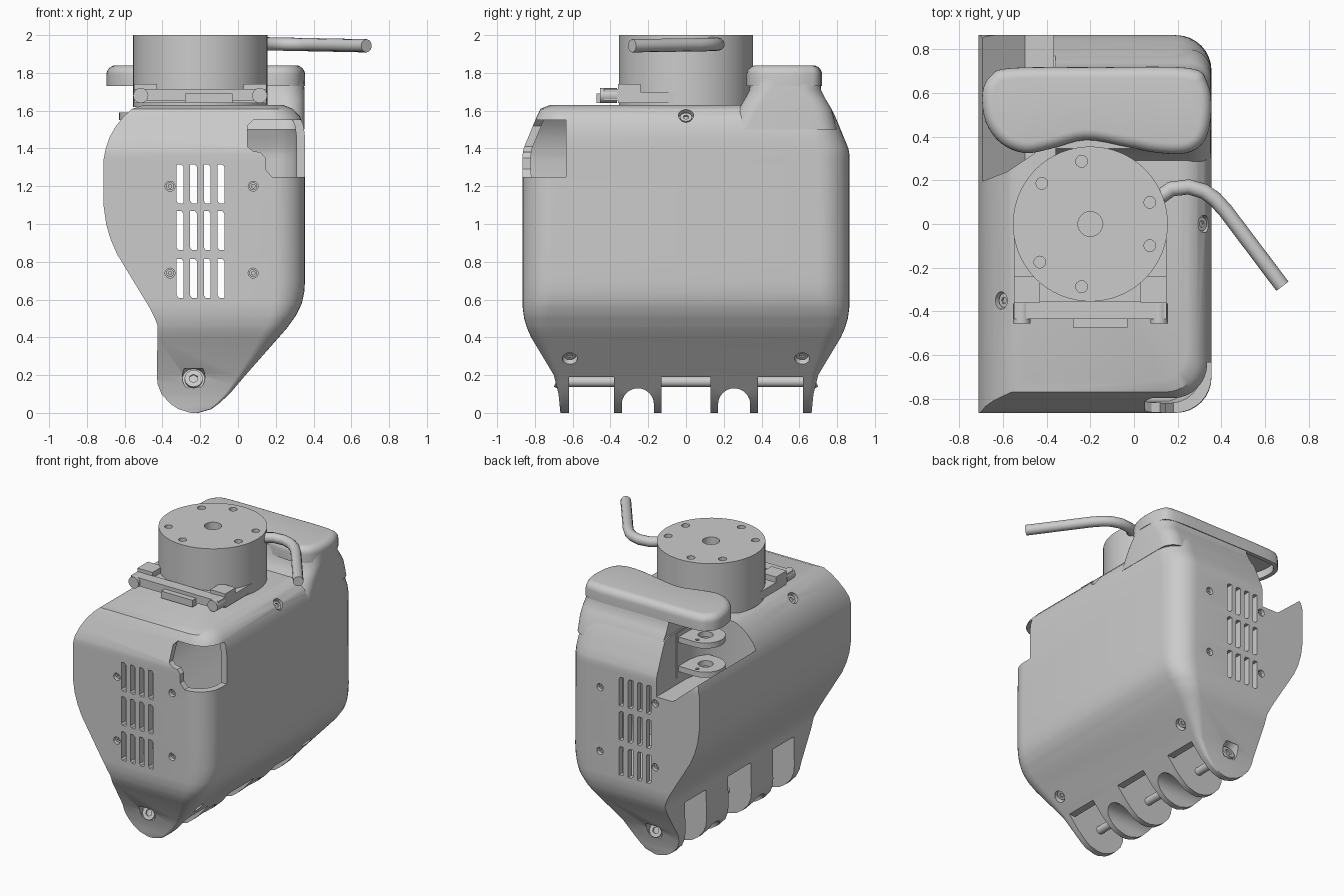
import bpy, bmesh, math
from mathutils import Vector

if "Cube" in bpy.data.objects:
    bpy.data.objects.remove(bpy.data.objects["Cube"])


def finish(name, bm, angle=30):
    bmesh.ops.recalc_face_normals(bm, faces=bm.faces)
    me = bpy.data.meshes.new(name)
    bm.to_mesh(me)
    bm.free()
    ob = bpy.data.objects.new(name, me)
    bpy.context.collection.objects.link(ob)
    return ob


def loft(name, rings):
    bm = bmesh.new()
    vs = [[bm.verts.new(p) for p in r] for r in rings]
    n = len(vs[0])
    for a, b in zip(vs, vs[1:]):
        for i in range(n):
            bm.faces.new((a[i], a[(i + 1) % n], b[(i + 1) % n], b[i]))
    bm.faces.new(vs[0])
    bm.faces.new(vs[-1])
    return finish(name, bm)


def prism(name, pts, axis, lo, hi):
    put = {'X': lambda a, b, t: (t, a, b), 'Y': lambda a, b, t: (a, t, b), 'Z': lambda a, b, t: (a, b, t)}[axis]
    return loft(name, [[put(a, b, t) for a, b in pts] for t in (lo, hi)])


def box(name, x0, x1, y0, y1, z0, z1):
    return prism(name, [(x0, y0), (x1, y0), (x1, y1), (x0, y1)], 'Z', z0, z1)


def arc(cx, cy, r, a0, a1, n):
    return [(cx + r * math.cos(math.radians(a0 + (a1 - a0) * i / n)),
             cy + r * math.sin(math.radians(a0 + (a1 - a0) * i / n))) for i in range(n + 1)]


def rod(name, loc, direction, r, depth, n=24):
    bm = bmesh.new()
    bmesh.ops.create_cone(bm, cap_ends=True, segments=n, radius1=r, radius2=r, depth=depth)
    ob = finish(name, bm)
    ob.rotation_euler = Vector(direction).to_track_quat('Z', 'Y').to_euler()
    ob.location = loc
    return ob


def boolean(a, b, op='DIFFERENCE'):
    m = a.modifiers.new('bool', 'BOOLEAN')
    m.operation, m.solver, m.object = op, 'EXACT', b
    bpy.context.view_layer.objects.active = a
    bpy.ops.object.modifier_apply(modifier=m.name)
    bpy.data.objects.remove(b)


def lerp(keys, z):
    if z <= keys[0][0]:
        return keys[0][1]
    for (z0, a), (z1, b) in zip(keys, keys[1:]):
        if z <= z1:
            return a + (b - a) * (z - z0) / (z1 - z0)
    return keys[-1][1]


# Body outline keys over height: left edge, right edge, half depth, right corner radius
LEFT = [(0, -.25), (.02, -.315), (.05, -.36), (.1, -.405), (.15, -.425), (.2, -.43), (.46, -.425), (.5, -.44),
        (.56, -.47), (.84, -.64), (.92, -.675), (1, -.698), (1.1, -.712), (1.34, -.712), (1.4, -.70),
        (1.46, -.68), (1.52, -.645), (1.57, -.605), (1.61, -.56), (1.63, -.50)]
RIGHT = [(0, -.21), (.02, -.14), (.05, -.1), (.1, -.045), (.2, .04), (.45, .26), (.52, .31), (.58, .338),
         (.64, .351), (.7, .355), (1.46, .355), (1.52, .347), (1.57, .328), (1.61, .29), (1.63, .24)]
DEPTH = [(0, .665), (.1, .675), (.2, .70), (.4, .82), (.45, .842), (.5, .857), (.56, .865), (1.37, .865),
         (1.4, .86), (1.57, .79), (1.61, .77), (1.63, .72)]
CORNER = [(0, .01), (.2, .04), (.6, .16), (1.5, .17), (1.63, .14)]


def ring(x0, x1, y0, y1, r, z):
    pts = [(x0, y0)] + arc(x1 - r, y0 + r, r, -90, 0, 8) + arc(x1 - r, y1 - r, r, 0, 90, 8) + [(x0, y1)]
    return [(x, y, z) for x, y in pts]


def body_loft(name, lo, hi, t):
    zs = sorted({lo, hi} | {k[0] for t_ in (LEFT, RIGHT, DEPTH) for k in t_ if lo < k[0] < hi})
    return loft(name, [ring(lerp(LEFT, z) + t, lerp(RIGHT, z) - t, t - lerp(DEPTH, z), lerp(DEPTH, z) - t,
                            lerp(CORNER, z) - t * .5, z) for z in zs])


def pocket(g):
    # Scooped recess at the rear left; g grows it to leave a wall
    p = prism('pocket', [(-.9, 1.5 - g), (-.7, 1.42 - g), (-.5, 1.25 - g), (-.3, 1.25 - g), (-.3, 2), (-.9, 2)],
              'Y', .05, 1.1)
    q = prism('pocket_plan', [(-1, .17 - g), (-.71, .19 - g), (-.58, .24 - g), (-.46, .32 - g), (-.39 + g, .42 - g),
                              (-.37 + g, .52), (-.37 + g, 1), (-1, 1)], 'Z', 1, 2.1)
    boolean(p, q, 'INTERSECT')
    return p


# Hollow housing
housing = body_loft('palm_housing', 0, 1.63, 0)
cavity = body_loft('cavity', .5, 1.585, .045)
boolean(cavity, pocket(.045))
boolean(housing, cavity)
boolean(housing, pocket(0))

# Finger openings and arches along the bottom edge
for a, b in ((-.62, -.38), (-.13, .13), (.38, .62)):
    cut = prism('finger_cut', [(-.9, -.1), (.4, -.1), (.4, .19), (-.02, .19), (.17, .41), (-.9, .41)], 'Y', a, b)
    boolean(housing, cut)
for s in (-.255, .255):
    boolean(housing, prism('arch_cut', [(s + .085, -.1)] + arc(s, .045, .085, 0, 180, 16) + [(s - .085, -.1)],
                           'X', -.8, .4))

# Vent slots through the front and back walls
for x in (-.307, -.235, -.163, -.09):
    for z in (.712, .965, 1.212):
        boolean(housing, prism('slot', [(x - .018, z - .09), (x - .008, z - .103), (x + .018, z - .103),
                                        (x + .018, z + .09), (x + .008, z + .103), (x - .018, z + .103)], 'Y', -1, 1))

# Corner window
boolean(housing, prism('window', [(.08, 1.55), (.05, 1.52), (.05, 1.41), (.08, 1.385), (.12, 1.38), (.145, 1.35),
                                  (.145, 1.29), (.18, 1.25), (.5, 1.25), (.5, 1.55)], 'Y', -1, -.635))

# Screw recesses with screw heads
screws = [((.325, 0, 1.58), (1, 0, 1)), ((-.61, -.35, 1.565), (-1, 0, 1)),
          ((.115, -.615, .29), (1, 0, -1)), ((.115, .615, .29), (1, 0, -1)),
          ((-.235, -.70, .19), (0, -1, .4)), ((-.235, .70, .19), (0, 1, .4))]
for x in (-.36, .08):
    for z in (.74, 1.2):
        for s in (-1, 1):
            screws.append(((x, s * .865, z), (0, s, 0)))
for i, (p, d) in enumerate(screws):
    small = i > 5
    r = .026 if small else (.06 if i > 3 else .04)
    boolean(housing, rod('screw_cut', p, d, r, .07))
    head = rod('screw_head', Vector(p) - Vector(d).normalized() * .035, d, r * .8, .03, 16)
    boolean(head, rod('socket', Vector(p) - Vector(d).normalized() * .015, d, r * .4, .03, 6))

# Finger hinge rod
rod('hinge_rod', (-.23, 0, .165), (0, 1, 0), .028, 1.3)

# Raised rear shoulder under the cap
loft('shoulder', [ring(-.36, x1, y0, y1, r, z) for x1, y0, y1, r, z in (
    (.352, .22, .80, .1, 1.5), (.352, .28, .77, .1, 1.61), (.352, .31, .74, .1, 1.66),
    (.352, .335, .715, .12, 1.71), (.345, .345, .71, .12, 1.79))])

# Bean-shaped cap, rounded on top and hollow below
key = [(-.695, .6), (-.68, .47), (-.61, .37), (-.5, .325), (-.38, .345), (-.22, .385), (-.04, .355), (.1, .327),
       (.24, .325), (.325, .385), (.355, .52), (.335, .65), (.25, .715), (-.15, .718), (-.56, .715), (-.655, .68)]
outline = []
for i in range(len(key)):
    p = [Vector(key[(i + k) % len(key)]) for k in (-1, 0, 1, 2)]
    for t in (0, .25, .5, .75):
        v = .5 * (2 * p[1] + (p[2] - p[0]) * t + (2 * p[0] - 5 * p[1] + 4 * p[2] - p[3]) * t * t
                  + (3 * p[1] - p[0] - 3 * p[2] + p[3]) * t ** 3)
        outline.append(v)


def inset(d):
    out = []
    for i, v in enumerate(outline):
        t = (outline[(i + 1) % len(outline)] - outline[i - 1]).normalized()
        out.append((v.x - t.y * d, v.y + t.x * d))
    return out


layers = [(0, 1.73)] + [(.05 * (1 - math.cos(a)), 1.79 + .05 * math.sin(a)) for a in
                        [math.radians(k * 15) for k in range(7)]]
cap = loft('rear_cap', [[(x, y, z) for x, y in inset(d)] for d, z in layers])
boolean(cap, prism('cap_cut', inset(.03), 'Z', 1.6, 1.785))

# Clevis tabs inside the pocket
for z in (1.36, 1.57):
    tab = prism('clevis_tab', [(-.34, .36)] + [(-.34, .62)] + arc(-.5, .49, .13, 90, 270, 16), 'Z', z - .02, z + .02)
    boolean(tab, rod('tab_hole', (-.5, .49, z), (0, 0, 1), .05, .2))
    boolean(tab, rod('tab_hole', (-.5, .585, z), (0, 0, 1), .014, .2, 10))
box('clevis_web', -.375, -.34, .36, .64, 1.3, 1.62)

# Round actuator with bolt circle
motor = rod('actuator', (-.2, 0, 1.81), (0, 0, 1), .355, .38, 64)
boolean(motor, rod('bore', (-.2, 0, 2), (0, 0, 1), .057, .2))
for a in (20, 98, 140, 217, 262, 340):
    a = math.radians(a)
    boolean(motor, rod('bolt_hole', (-.2 + .29 * math.cos(a), .29 * math.sin(a), 2), (0, 0, 1), .027, .14, 16))

# Actuator bracket with screws, gussets and connector
box('bracket_plate', -.55, .15, -.36, -.02, 1.64, 1.7)
box('bracket_beam', -.55, .15, -.435, -.355, 1.655, 1.715)
for s in (-1, 1):
    x = -.2 + s * .35
    prism('bracket_gusset', [(x, -.36), (x, -.24), (x - s * .12, -.24), (x - s * .12, -.36)][::s], 'Z', 1.69, 1.74)
    rod('bracket_screw', (-.2 + s * .315, -.41, 1.68), (0, 1, 0), .04, .09)
box('bracket_connector', -.28, -.03, -.475, -.43, 1.64, 1.69)

# Bent cable
cu = bpy.data.curves.new('cable', 'CURVE')
cu.dimensions, cu.bevel_depth, cu.bevel_resolution, cu.use_fill_caps = '3D', .035, 4, True
path = [(.1, .11), (.17, .16), (.25, .17), (.32, .15), (.37, .115), (.42, .06), (.68, -.285)]
sp = cu.splines.new('POLY')
sp.points.add(len(path) - 1)
for q, (x, y) in zip(sp.points, path):
    q.co = (x, y, 1.957 - .02 * x, 1)
cable = bpy.data.objects.new('cable', cu)
bpy.context.collection.objects.link(cable)

# Smooth shading with sharp edges kept
for ob in bpy.data.objects:
    if ob.type == 'MESH':
        ob.select_set(True)
        bpy.context.view_layer.objects.active = ob
bpy.ops.object.shade_smooth_by_angle(angle=math.radians(30))
